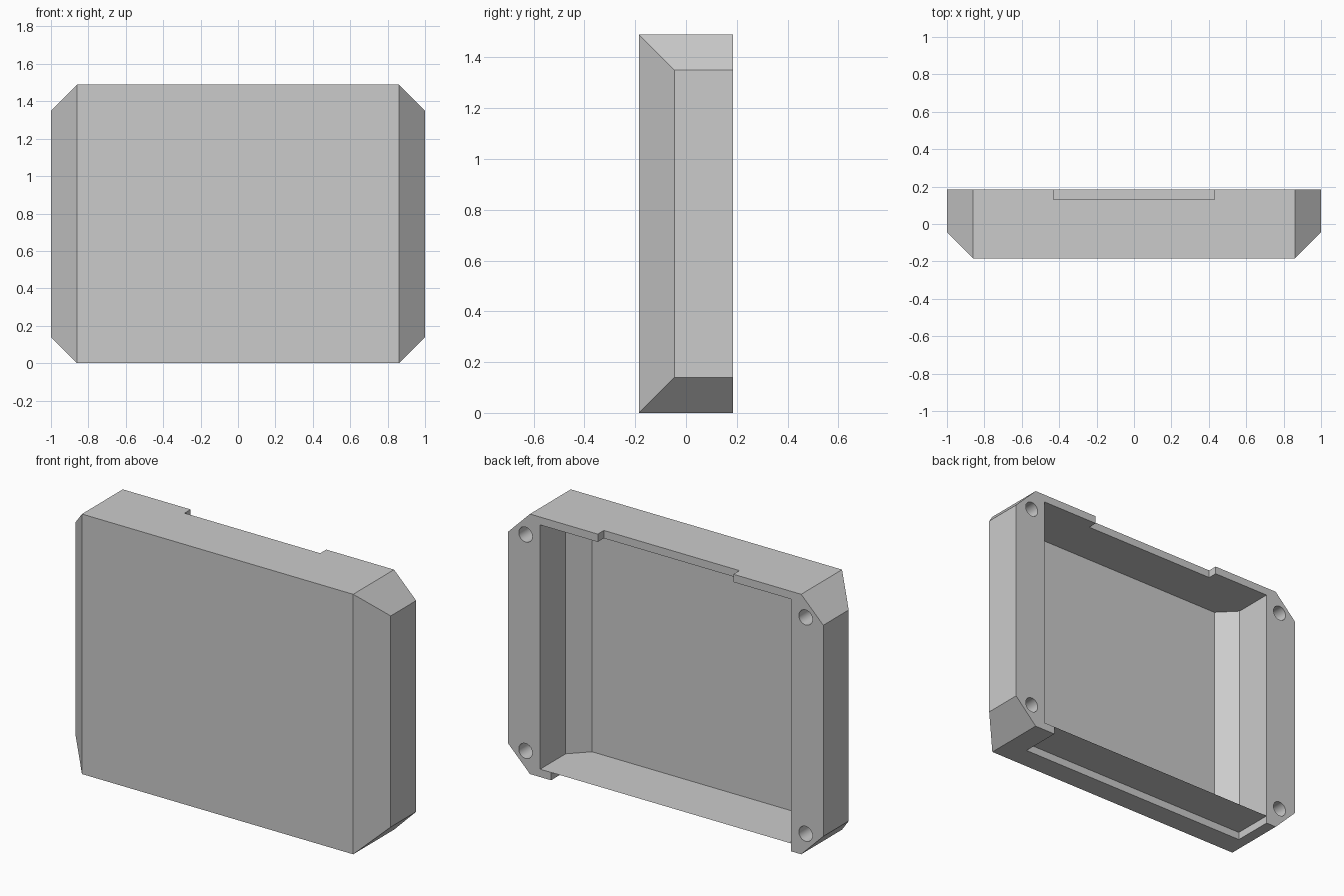
import bpy, bmesh, math
from mathutils import Matrix

if "Cube" in bpy.data.objects:
    bpy.data.objects.remove(bpy.data.objects["Cube"])

H = 1.49       # height
D = 0.185      # half depth
C = 0.14       # outer corner chamfer
WALL = 0.045   # top and bottom wall thickness
IN_X = 0.795   # half width of the cavity

grey = bpy.data.materials.new("light grey")
grey.diffuse_color = (0.6, 0.6, 0.6, 1)
grey.use_nodes = True
grey.node_tree.nodes["Principled BSDF"].inputs["Base Color"].default_value = grey.diffuse_color


def finish(name, bm):
    bmesh.ops.recalc_face_normals(bm, faces=bm.faces)
    mesh = bpy.data.meshes.new(name)
    bm.to_mesh(mesh)
    bm.free()
    mesh.materials.append(grey)
    obj = bpy.data.objects.new(name, mesh)
    bpy.context.collection.objects.link(obj)
    return obj


def prism(name, points, direction):
    """Extrude a closed outline of 3D points along a direction."""
    bm = bmesh.new()
    face = bm.faces.new([bm.verts.new(p) for p in points])
    top = bmesh.ops.extrude_face_region(bm, geom=[face])["geom"]
    bmesh.ops.translate(bm, vec=direction,
                        verts=[v for v in top if isinstance(v, bmesh.types.BMVert)])
    return finish(name, bm)


def block(name, x0, x1, y0, y1, z0, z1):
    return prism(name, [(x0, y0, z0), (x1, y0, z0), (x1, y1, z0), (x0, y1, z0)],
                 (0, 0, z1 - z0))


def boolean(target, tool, operation):
    mod = target.modifiers.new("cut", 'BOOLEAN')
    mod.operation, mod.solver, mod.object = operation, 'EXACT', tool
    bpy.context.view_layer.objects.active = target
    bpy.ops.object.modifier_apply(modifier=mod.name)
    bpy.data.objects.remove(tool)


# Outer shell: octagonal outline with bevelled left and right front edges
octagon = [(-1, C), (-1 + C, 0), (1 - C, 0), (1, C),
           (1, H - C), (1 - C, H), (-1 + C, H), (-1, H - C)]
shell = prism("case_shell", [(x, -D, z) for x, z in octagon], (0, 2 * D, 0))
plan = [(-1 + C, -D), (1 - C, -D), (1, -D + C), (1.1, -D + C), (1.1, 0.3),
        (-1.1, 0.3), (-1.1, -D + C), (-1, -D + C)]
boolean(shell, prism("plan_tool", [(x, y, -0.1) for x, y in plan], (0, 0, H + 0.2)),
        'INTERSECT')

# Cavity open to the back, with bevelled inner front edges
cavity = [(-0.697, -0.145), (0.697, -0.145), (IN_X, -0.046), (IN_X, 0.3),
          (-IN_X, 0.3), (-IN_X, -0.046)]
boolean(shell, prism("cavity_tool", [(x, y, WALL) for x, y in cavity],
                     (0, 0, H - 2 * WALL)), 'DIFFERENCE')

# Shallow notch in the top wall, deep wide notch in the bottom wall
boolean(shell, block("top_notch_tool", -0.43, 0.43, 0.13, 0.3, H - 0.1, H + 0.1),
        'DIFFERENCE')
boolean(shell, block("bottom_notch_tool", -IN_X, 0.726, -0.052, 0.3, -0.1, WALL),
        'DIFFERENCE')

# Blind screw holes in the four back corners
for x in (-0.888, 0.888):
    for z in (0.125, H - 0.125):
        bm = bmesh.new()
        bmesh.ops.create_cone(bm, cap_ends=True, segments=32, radius1=0.043,
                              radius2=0.043, depth=0.4,
                              matrix=Matrix.Translation((x, D, z))
                              @ Matrix.Rotation(math.pi / 2, 4, 'X'))
        boolean(shell, finish("hole_tool", bm), 'DIFFERENCE')

# Smooth hole walls, crisp edges elsewhere
bpy.ops.object.select_all(action='DESELECT')
shell.select_set(True)
bpy.context.view_layer.objects.active = shell
bpy.ops.object.shade_smooth_by_angle(angle=math.radians(30))
